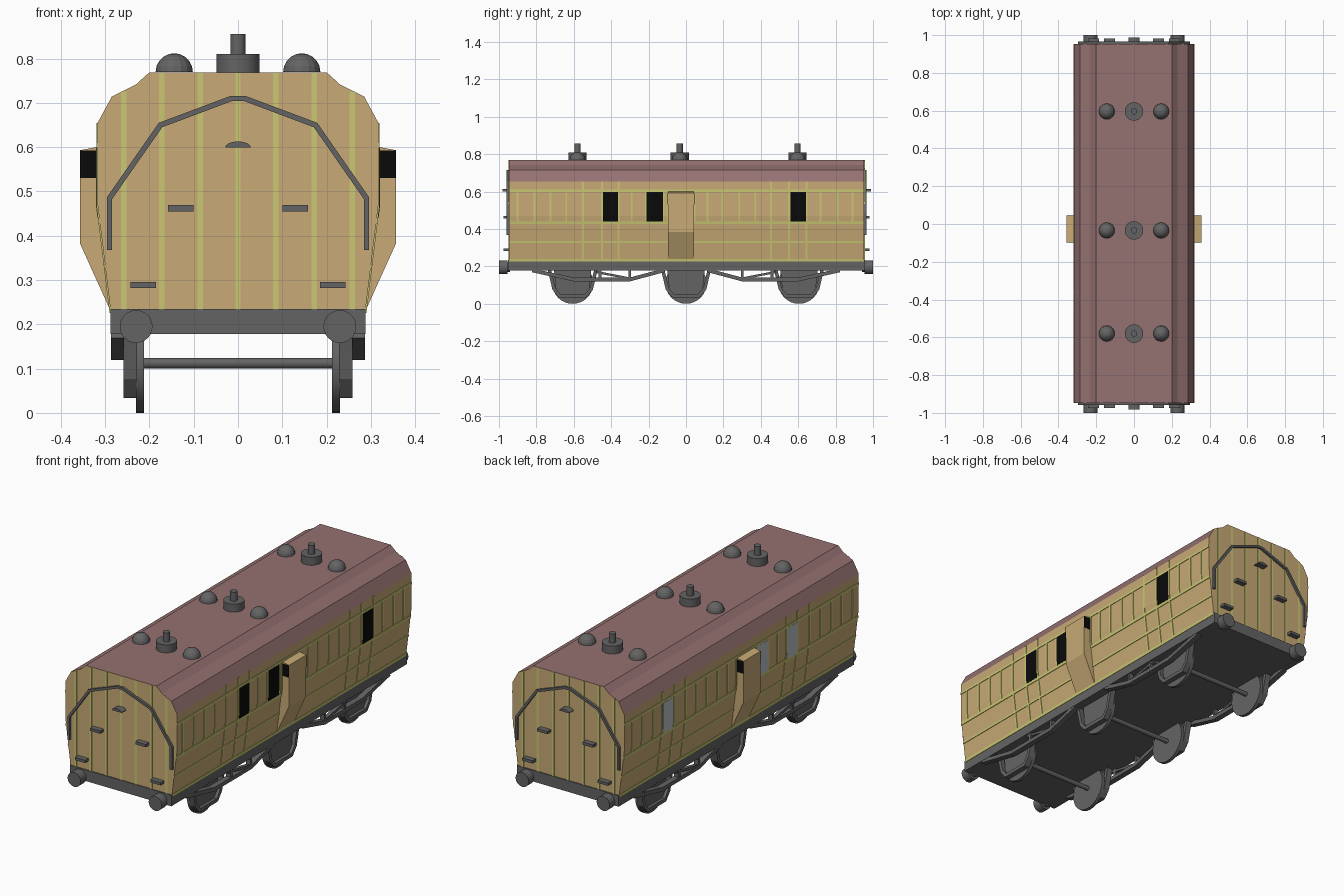
import bpy, bmesh, math
from mathutils import Vector, Matrix

if "Cube" in bpy.data.objects:
    bpy.data.objects.remove(bpy.data.objects["Cube"])


def mat(name, *rgb):
    m = bpy.data.materials.new(name)
    m.diffuse_color = (*rgb, 1)
    m.use_nodes = True
    m.node_tree.nodes["Principled BSDF"].inputs["Base Color"].default_value = m.diffuse_color
    return m


TAN = mat("tan_paint", 0.58, 0.40, 0.18)
YELLOW = mat("yellow_beading", 0.59, 0.58, 0.17)
ROOF = mat("maroon_roof", 0.30, 0.165, 0.165)
GREY = mat("iron_grey", 0.127, 0.127, 0.127)
BLACK = mat("black_window", 0.003, 0.003, 0.003)
GLASS = mat("pale_glass", 0.50, 0.54, 0.58)


def finish(name, bm, *mats, smooth=False):
    bmesh.ops.recalc_face_normals(bm, faces=bm.faces)
    me = bpy.data.meshes.new(name)
    bm.to_mesh(me)
    bm.free()
    for m in mats:
        me.materials.append(m)
    ob = bpy.data.objects.new(name, me)
    bpy.context.collection.objects.link(ob)
    if smooth:
        bpy.context.view_layer.objects.active = ob
        ob.select_set(True)
        bpy.ops.object.shade_smooth_by_angle(angle=math.radians(35))
        ob.select_set(False)
    return ob


def prism(bm, pts, axis, a, b):
    """Extrude a 2D outline from a to b; axis 'x' takes (y, z), axis 'y' takes (x, z)."""
    def put(p, d):
        return (d, p[0], p[1]) if axis == 'x' else (p[0], d, p[1])
    lo = [bm.verts.new(put(p, a)) for p in pts]
    hi = [bm.verts.new(put(p, b)) for p in pts]
    n = len(pts)
    bm.faces.new(lo)
    bm.faces.new(hi[::-1])
    for i in range(n):
        bm.faces.new((lo[i], hi[i], hi[(i + 1) % n], lo[(i + 1) % n]))


def box(bm, x0, x1, y0, y1, z0, z1):
    prism(bm, [(x0, z0), (x1, z0), (x1, z1), (x0, z1)], 'y', y0, y1)


def bar(bm, p, q, width, axis, a, b):
    """Flat bar from p to q in the plane across the axis."""
    p, q = Vector(p), Vector(q)
    d = (q - p).normalized()
    n = Vector((-d.y, d.x)) * width / 2
    e = d * width * 0.15
    prism(bm, [p - e + n, q + e + n, q + e - n, p - e - n], axis, a, b)


def cyl(bm, loc, r, depth, axis, seg=24):
    rot = {'x': Matrix.Rotation(math.pi / 2, 4, 'Y'), 'y': Matrix.Rotation(math.pi / 2, 4, 'X'),
           'z': Matrix()}[axis]
    bmesh.ops.create_cone(bm, cap_ends=True, segments=seg, radius1=r, radius2=r, depth=depth,
                          matrix=Matrix.Translation(loc) @ rot)


# Coach body with rounded roof
Y0, Y1 = -0.947, 0.953
half = [(0.287, 0.225), (0.317, 0.47), (0.317, 0.655), (0.285, 0.714), (0.231, 0.741), (0.2, 0.769)]
bm = bmesh.new()
prism(bm, half + [(-x, z) for x, z in half[::-1]], 'y', Y0, Y1)
bmesh.ops.recalc_face_normals(bm, faces=bm.faces)
for f in bm.faces:
    if f.calc_center_median().z > 0.66 and abs(f.normal.y) < 0.5:
        f.material_index = 1
finish("coach_body", bm, TAN, ROOF)


def wall_x(z):
    return 0.287 + 0.03 * min(1, (z - 0.225) / 0.245)


def wall_plate(bm, s, y0, y1, z0, z1, t):
    """Thin plate lying on the side wall (s = +1 or -1), bent where the wall bends."""
    zs = [z0] + ([0.47] if z0 < 0.47 < z1 else []) + [z1]
    pts = [(s * (wall_x(z) + t), z) for z in zs] + [(s * (wall_x(z) - 0.002), z) for z in zs[::-1]]
    prism(bm, pts, 'y', y0, y1)


# Side beading: rails, panel strips and door lines
doors = [-0.55, -0.45, -0.36, 0.455, 0.55, 0.645]
strips = [-0.9, -0.81, -0.725, -0.64, -0.29, -0.215, -0.12, -0.1, 0.047, 0.115, 0.195, 0.285,
          0.37, 0.72, 0.81, 0.89]
windows = [(-0.444, -0.364), (-0.21, -0.123), (0.56, 0.642)]
bm = bmesh.new()
for s in (1, -1):
    for z, h in ((0.604, 0.006), (0.433, 0.007), (0.33, 0.005), (0.232, 0.007)):
        wall_plate(bm, s, Y0, Y1, z - h, z + h, 0.003)
    for y in doors:
        wall_plate(bm, s, y - 0.005, y + 0.005, 0.228, 0.655, 0.003)
    for y in strips:
        wall_plate(bm, s, y - 0.005, y + 0.005, 0.433, 0.604, 0.003)
finish("side_beading", bm, YELLOW)

# Windows
for s, name, m in ((1, "right_windows", BLACK), (-1, "left_windows", GLASS)):
    bm = bmesh.new()
    for y0, y1 in windows:
        wall_plate(bm, s, y0, y1, 0.44, 0.598, 0.004)
    finish(name, bm, m)

# Guard's lookout on each side, with black end windows
bm, bw = bmesh.new(), bmesh.new()
for s in (1, -1):
    prism(bm, [(s * x, z) for x, z in ((0.283, 0.235), (0.29, 0.235), (0.357, 0.383),
                                       (0.357, 0.593), (0.31, 0.602), (0.3, 0.45))], 'y', -0.096, 0.043)
    for y in (-0.096, 0.043):
        box(bw, *sorted((s * 0.317, s * 0.3565)), y - 0.002, y + 0.002, 0.53, 0.592)
finish("lookouts", bm, TAN)
finish("lookout_windows", bw, BLACK)

# End details: vertical beading, handrails, steps, lamp brackets
beads, rails, steps, lamps = (bmesh.new() for _ in range(4))
path = [(-0.29, 0.37), (-0.29, 0.485), (-0.175, 0.65), (-0.015, 0.71),
        (0.015, 0.71), (0.175, 0.65), (0.29, 0.485), (0.29, 0.37)]
for e, d in ((Y0, -1), (Y1, 1)):
    for x, top in ((0, 0.768), (0.085, 0.768), (0.172, 0.768), (0.258, 0.726)):
        for s in ((1, -1) if x else (1,)):
            box(beads, s * x - 0.006, s * x + 0.006, e - 0.003, e + 0.003, 0.235, top)
    for p, q in zip(path, path[1:]):
        bar(rails, p, q, 0.012, 'y', e, e + d * 0.012)
    for x, z in ((0.129, 0.462), (0.214, 0.289)):
        for s in (1, -1):
            box(steps, s * x - 0.029, s * x + 0.029, *sorted((e, e + d * 0.028)), z - 0.007, z + 0.007)
    prism(lamps, [(0.029 * math.cos(a * math.pi / 8), 0.599 + 0.014 * math.sin(a * math.pi / 8))
                  for a in range(9)], 'y', e, e + d * 0.035)
finish("end_beading", beads, YELLOW)
finish("end_handrails", rails, GREY)
finish("end_steps", steps, GREY)
finish("lamp_brackets", lamps, GREY)

# Roof lamps and dome vents
bm, dv = bmesh.new(), bmesh.new()
for y in (-0.58, -0.034, 0.596):
    cyl(bm, (0, y, 0.787), 0.049, 0.046, 'z')
    cyl(bm, (0, y, 0.83), 0.017, 0.052, 'z', 16)
    for x in (-0.144, 0.144):
        bmesh.ops.create_uvsphere(dv, u_segments=16, v_segments=10, radius=0.042,
                                  matrix=Matrix.Translation((x, y, 0.77)))
bmesh.ops.delete(dv, geom=[v for v in dv.verts if v.co.z < 0.765], context='VERTS')
finish("roof_lamps", bm, GREY, smooth=True)
finish("roof_dome_vents", dv, GREY)

# Underframe
bm = bmesh.new()
box(bm, -0.288, 0.288, Y0 - 0.002, Y1 + 0.002, 0.178, 0.2255)
for e in (Y0, Y1):
    box(bm, -0.288, 0.288, e - 0.005, e + 0.005, 0.178, 0.235)
finish("underframe", bm, GREY)

# Buffers
bm = bmesh.new()
for s in (1, -1):
    for d in (1, -1):
        cyl(bm, (s * 0.23, d * 0.97, 0.195), 0.026, 0.06, 'y')
        cyl(bm, (s * 0.23, d * 0.9775, 0.195), 0.037, 0.045, 'y')
finish("buffers", bm, GREY, smooth=True)

# Wheels, axles and axle guards
wheels, axles, guards = (bmesh.new() for _ in range(3))
frame = [(-0.125, 0.185), (-0.1, 0.08), (-0.07, 0.043), (0.07, 0.043), (0.1, 0.08), (0.125, 0.185)]
for y in (-0.606, 0, 0.604):
    cyl(axles, (0, y, 0.112), 0.012, 0.43, 'x', 12)
    for s in (1, -1):
        cyl(wheels, (s * 0.221, y, 0.11), 0.11, 0.018, 'x', 32)
        for p, q in zip(frame, frame[1:]):
            bar(guards, (p[0] + y, p[1]), (q[0] + y, q[1]), 0.018, 'x', s * 0.228, s * 0.258)
        prism(guards, [(y - 0.07, 0.045), (y + 0.07, 0.045), (y + 0.09, 0.08), (y + 0.1, 0.185),
                       (y - 0.1, 0.185), (y - 0.09, 0.08)], 'x', s * 0.228, s * 0.242)
finish("wheels", wheels, GREY, smooth=True)
finish("axles", axles, GREY, smooth=True)
finish("axle_guards", guards, GREY)

# Truss rods along both sides
bm = bmesh.new()
for s in (1, -1):
    for d in (1, -1):
        rod = [(0.82, 0.178), (0.6, 0.13), (0.3, 0.13), (0.12, 0.178)]
        for p, q in zip(rod, rod[1:]):
            bar(bm, (d * p[0], p[1]), (d * q[0], q[1]), 0.02, 'x', s * 0.257, s * 0.287)
        bar(bm, (d * 0.48, 0.17), (d * 0.3, 0.135), 0.012, 'x', s * 0.262, s * 0.282)
        for y in (0.15, 0.3, 0.46):
            bar(bm, (d * y, 0.13 if y > 0.2 else 0.165), (d * y, 0.18), 0.014, 'x', s * 0.26, s * 0.285)
finish("truss_rods", bm, GREY)
